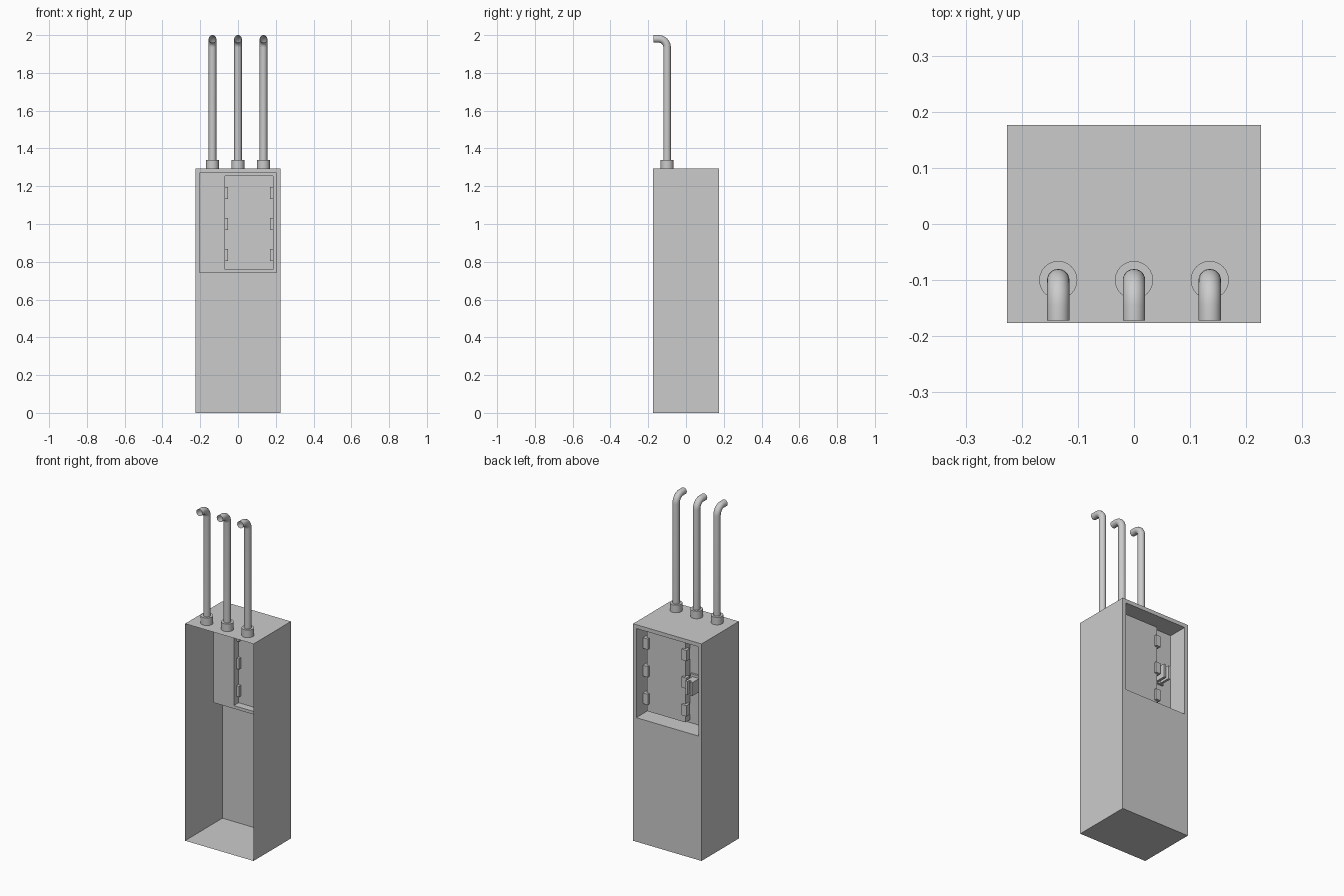
import bpy, bmesh, math
from mathutils import Vector

old = bpy.data.objects.get("Cube")
if old:
    bpy.data.objects.remove(old, do_unlink=True)

grey = bpy.data.materials.new("painted_grey")
grey.use_nodes = True
grey.diffuse_color = (0.6, 0.6, 0.6, 1)
grey.node_tree.nodes["Principled BSDF"].inputs["Base Color"].default_value = (0.6, 0.6, 0.6, 1)


def finish(bm, name, smooth=False):
    mesh = bpy.data.meshes.new(name)
    bm.to_mesh(mesh)
    bm.free()
    mesh.materials.append(grey)
    ob = bpy.data.objects.new(name, mesh)
    bpy.context.collection.objects.link(ob)
    if smooth:
        bpy.ops.object.select_all(action='DESELECT')
        ob.select_set(True)
        bpy.context.view_layer.objects.active = ob
        bpy.ops.object.shade_smooth_by_angle(angle=math.radians(40))
    return ob


def loft(bm, rings, cap_start=False, cap_end=False):
    loops = [[bm.verts.new(p) for p in ring] for ring in rings]
    for a, b in zip(loops, loops[1:]):
        for i in range(len(a)):
            j = (i + 1) % len(a)
            bm.faces.new((a[i], b[i], b[j], a[j]))
    if cap_start:
        bm.faces.new(loops[0])
    if cap_end:
        bm.faces.new(loops[-1][::-1])


def rect(x0, x1, z0, z1, y):
    return [(x0, y, z0), (x1, y, z0), (x1, y, z1), (x0, y, z1)]


def box(name, x0, x1, y0, y1, z0, z1):
    bm = bmesh.new()
    loft(bm, [rect(x0, x1, z0, z1, y0), rect(x0, x1, z0, z1, y1)], True, True)
    return finish(bm, name)


# Thin sheet cabinet: open front, recessed rear bay, raised door in the bay
outer = (-0.226, 0.226, 0, 1.295)
bay = (-0.205, 0.205, 0.74, 1.272)
door = (-0.07, 0.185, 0.758, 1.255)
FRONT, BACK, PANEL, DOOR = -0.176, 0.176, 0.06, 0.105
bm = bmesh.new()
loft(bm, [rect(*outer, FRONT), rect(*outer, BACK), rect(*bay, BACK),
          rect(*bay, PANEL), rect(*door, PANEL), rect(*door, DOOR)], cap_end=True)
finish(bm, "cabinet_shell")

# Hinges along both door edges
for side, x in (("left", door[1]), ("right", door[0])):
    for i in range(3):
        z = 0.835 + 0.165 * i
        box(f"hinge_{side}_{i + 1}", x - 0.016, x + 0.016, DOOR - 0.02, DOOR + 0.014,
            z - 0.032, z + 0.032)

# Latch: base plate, two ribs and a bridge between them
box("latch_plate", -0.145, -0.08, PANEL, PANEL + 0.012, 0.94, 1.04)
for side, x in (("left", -0.1), ("right", -0.13)):
    box(f"latch_rib_{side}", x - 0.007, x + 0.007, PANEL + 0.01, 0.138, 0.945, 1.025)
box("latch_bridge", -0.124, -0.106, PANEL + 0.01, 0.12, 0.965, 1.025)

# Pipes with a bend toward the front, each rising from a collar
SIDES, RADIUS, BEND, PY, TOP = 24, 0.02, 0.045, -0.1, 1.98


def circle(center, radius, tilt=0.0):
    u, v = Vector((1, 0, 0)), Vector((0, math.cos(tilt), math.sin(tilt)))
    return [Vector(center) + radius * (u * math.cos(t) - v * math.sin(t))
            for t in (2 * math.pi * i / SIDES for i in range(SIDES))]


for name, x in (("right", -0.135), ("middle", 0), ("left", 0.135)):
    bm = bmesh.new()
    loft(bm, [circle((x, PY, 1.29), 0.034), circle((x, PY, 1.34), 0.034)], True, True)
    bmesh.ops.recalc_face_normals(bm, faces=bm.faces)
    finish(bm, f"pipe_collar_{name}", True)

    rings = [circle((x, PY, 1.33), RADIUS)]
    for i in range(9):
        a = math.pi / 2 * i / 8
        rings.append(circle((x, PY - BEND * (1 - math.cos(a)),
                             TOP - BEND + BEND * math.sin(a)), RADIUS, a))
    rings.append(circle((x, -0.172, TOP), RADIUS, math.pi / 2))
    bm = bmesh.new()
    loft(bm, rings)
    bmesh.ops.recalc_face_normals(bm, faces=bm.faces)
    finish(bm, f"pipe_{name}", True)
